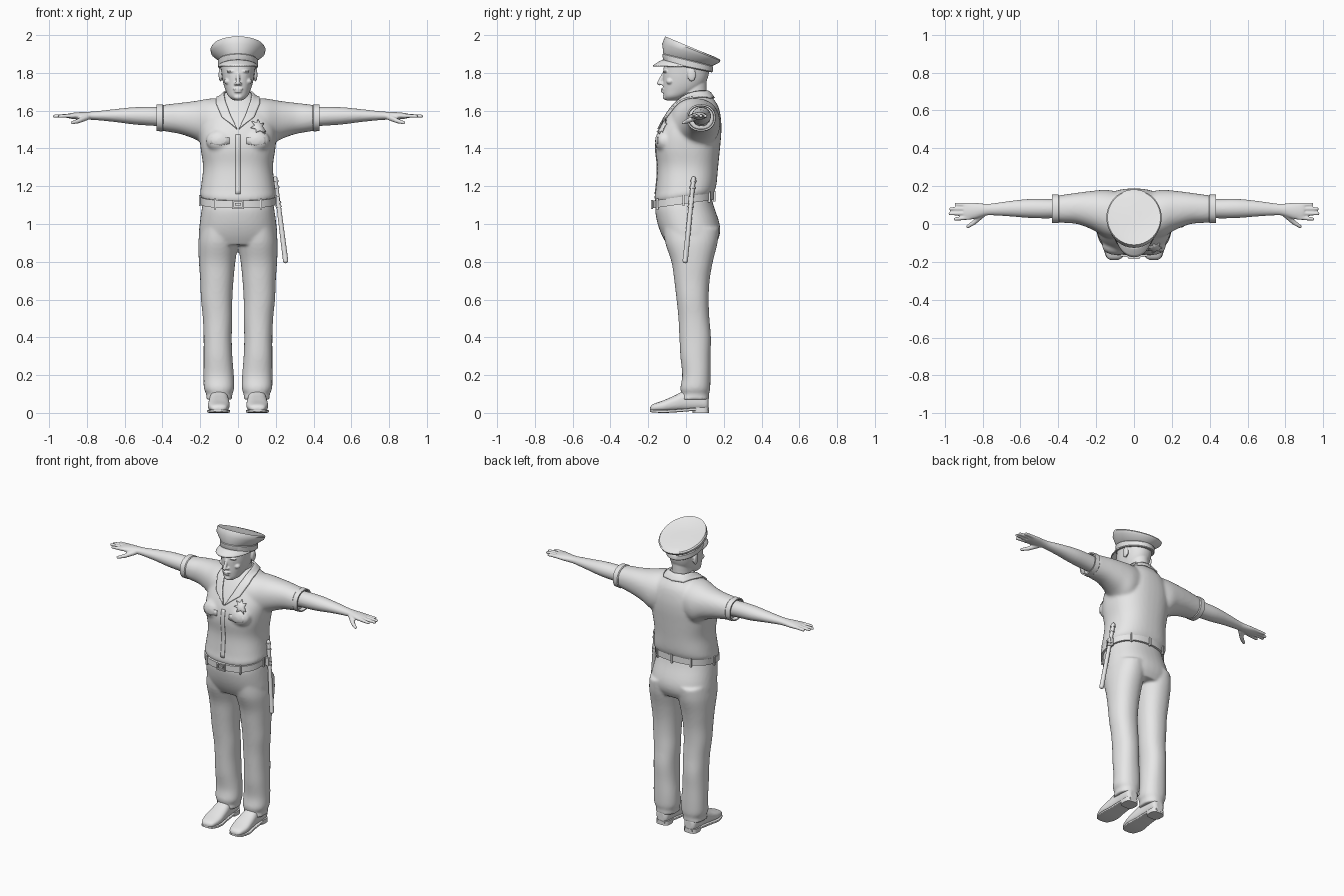
import bpy, bmesh, math
from mathutils import Vector, Matrix

grey = bpy.data.materials.new("plain_grey")
grey.diffuse_color = (0.8, 0.8, 0.8, 1)


def finish(name, bm, voxel=0, smooth=0, angle=40):
    """Turn a bmesh into a smooth object, optionally fused by a remesh."""
    bmesh.ops.recalc_face_normals(bm, faces=bm.faces)
    me = bpy.data.meshes.new(name)
    bm.to_mesh(me)
    bm.free()
    ob = bpy.data.objects.new(name, me)
    bpy.context.collection.objects.link(ob)
    me.materials.append(grey)
    bpy.ops.object.select_all(action='DESELECT')
    ob.select_set(True)
    bpy.context.view_layer.objects.active = ob
    if voxel:
        bpy.ops.object.shade_smooth()
        m = ob.modifiers.new("fuse", 'REMESH')
        m.mode, m.voxel_size, m.use_smooth_shade = 'VOXEL', voxel, True
        m = ob.modifiers.new("relax", 'SMOOTH')
        m.iterations, m.factor = smooth, 0.5
    else:
        bpy.ops.object.shade_smooth_by_angle(angle=math.radians(angle))
    return ob


def loft(bm, axis, rows, p=2.0, n=40, steps=4, mirror=False):
    """Rounded sections (t, a0, a1, b0, b1[, tilt]) joined along an axis."""
    rows = [tuple(r) + (0,) * (6 - len(r)) for r in rows]
    dense = []
    for i in range(len(rows) - 1):
        quad = [rows[max(i - 1, 0)], rows[i], rows[i + 1], rows[min(i + 2, len(rows) - 1)]]
        for s in range(steps):
            u = s / steps
            dense.append([b + .5 * u * (c - a + u * (2*a - 5*b + 4*c - d + u * (3*(b - c) + d - a)))
                          if steps > 1 else b for a, b, c, d in zip(*quad)])
    dense.append(rows[-1])
    for sx in ((1, -1) if mirror else (1,)):
        rings = []
        for t, a0, a1, b0, b1, tilt in dense:
            ring = []
            for k in range(n):
                w = 2 * math.pi * k / n
                c, s = math.cos(w), math.sin(w)
                da = (a1 - a0) / 2 * math.copysign(abs(c) ** (2 / p), c)
                db = (b1 - b0) / 2 * math.copysign(abs(s) ** (2 / p), s)
                a, b = (a0 + a1) / 2 + da, (b0 + b1) / 2 + db
                co = {'x': (t, a, b), 'y': (a, t, b), 'z': (a, b, t + tilt * b)}[axis]
                ring.append(bm.verts.new((co[0] * sx, co[1], co[2])))
            rings.append(ring)
        for r, q in zip(rings, rings[1:]):
            for k in range(n):
                bm.faces.new((r[k], r[(k + 1) % n], q[(k + 1) % n], q[k]))
        bm.faces.new(rings[0])
        bm.faces.new(rings[-1])


def sym(rows):
    """Sections given by half width."""
    return [(r[0], -r[1]) + tuple(r[1:]) for r in rows]


def blob(bm, c, r, mirror=False):
    for s in ((1, -1) if mirror else (1,)):
        m = Matrix.Translation((c[0] * s, c[1], c[2])) @ Matrix.Diagonal((*r, 1))
        bmesh.ops.create_uvsphere(bm, u_segments=16, v_segments=10, radius=1, matrix=m)


def rod(bm, a, b, r0, r1, mirror=False, round_ends=True):
    for s in ((1, -1) if mirror else (1,)):
        p, q = Vector((a[0] * s, *a[1:])), Vector((b[0] * s, *b[1:]))
        m = Matrix.Translation((p + q) / 2) @ (q - p).to_track_quat('Z', 'Y').to_matrix().to_4x4()
        bmesh.ops.create_cone(bm, cap_ends=True, segments=16, radius1=r0, radius2=r1,
                              depth=(q - p).length, matrix=m)
        if round_ends:
            blob(bm, p, (r0,) * 3)
            blob(bm, q, (r1,) * 3)


def box(bm, c, size, turn=0):
    m = Matrix.Translation(c) @ Matrix.Rotation(turn, 4, 'Z') @ Matrix.Diagonal((*size, 1))
    bmesh.ops.create_cube(bm, size=1, matrix=m)


# shirt: torso and sleeves fused
bm = bmesh.new()
loft(bm, 'z', sym([(1.125, .18, -.15, .135, .14), (1.155, .2, -.167, .152, .13), (1.2, .196, -.16, .162, .08),
                   (1.3, .185, -.152, .17), (1.4, .198, -.162, .18), (1.48, .203, -.15, .187),
                   (1.55, .19, -.118, .186), (1.62, .15, -.075, .172), (1.67, .095, -.035, .14),
                   (1.70, .065, -.01, .12)]), p=2.4)
loft(bm, 'x', [(.04, -.09, .16, 1.45, 1.665), (.14, -.075, .18, 1.40, 1.665), (.22, -.03, .175, 1.445, 1.652),
               (.3, 0, .165, 1.475, 1.642), (.37, .006, .155, 1.488, 1.634), (.41, .01, .15, 1.495, 1.628)],
     p=2.2, mirror=True)
blob(bm, (.095, -.115, 1.44), (.075, .05, .06), True)
shirt = finish("shirt", bm, .009, 8)

# hollow sleeve hems
bm = bmesh.new()
loft(bm, 'x', [(.395, .01, .152, 1.495, 1.63), (.4, .004, .157, 1.49, 1.634), (.432, .004, .155, 1.492, 1.633),
               (.432, .012, .147, 1.5, 1.625), (.405, .014, .145, 1.503, 1.622)], p=2.2, steps=1, mirror=True)
finish("sleeve_hems", bm)

# trousers
bm = bmesh.new()
loft(bm, 'z', sym([(1.125, .183, -.16, .135, .12), (1.08, .192, -.163, .148, .08), (1.0, .203, -.15, .178),
                   (.94, .207, -.128, .178), (.89, .19, -.1, .155)]), p=2.3)
loft(bm, 'z', [(.98, .0, .2, -.12, .175), (.9, .0, .21, -.11, .167), (.8, .014, .207, -.077, .142),
               (.7, .024, .2, -.062, .125), (.6, .03, .196, -.05, .12), (.5, .03, .186, -.04, .124),
               (.4, .033, .182, -.035, .132), (.3, .03, .182, -.03, .13), (.2, .022, .182, -.02, .13),
               (.13, .02, .181, -.03, .128), (.1, .03, .168, -.024, .122), (.07, .03, .17, -.034, .124)],
     p=2.2, mirror=True)
finish("trousers", bm, .009, 6)

# shoes, soles and heels
bm = bmesh.new()
loft(bm, 'y', [(-.19, .085, .125, .012, .03), (-.175, .06, .145, .008, .046), (-.12, .045, .16, .006, .066),
               (-.06, .046, .156, .008, .092), (0, .052, .15, .01, .12), (.07, .056, .148, .012, .12),
               (.108, .062, .142, .014, .1), (.12, .08, .125, .02, .08)], p=2.5, mirror=True)
finish("shoes", bm, .005, 4)
bm = bmesh.new()
loft(bm, 'y', [(-.19, .085, .125, .006, .016), (-.172, .058, .148, .002, .016), (-.11, .042, .163, 0, .016),
               (-.04, .05, .155, .004, .02), (.04, .055, .15, .01, .026), (.122, .075, .13, .01, .026)],
     p=6, mirror=True)
loft(bm, 'z', [(0, .056, .148, .035, .122), (.028, .056, .148, .03, .122)], p=3, steps=1, mirror=True)
finish("soles", bm)

# arms with hands
bm = bmesh.new()
loft(bm, 'x', [(.37, .035, .13, 1.515, 1.615), (.45, .03, .132, 1.52, 1.62), (.55, .032, .132, 1.527, 1.618),
               (.65, .04, .122, 1.54, 1.608), (.75, .046, .108, 1.55, 1.597), (.79, .043, .107, 1.552, 1.594),
               (.84, .028, .112, 1.553, 1.592), (.88, .022, .113, 1.557, 1.588), (.9, .028, .11, 1.561, 1.584)],
     mirror=True)
for y0, y1, tip in ((.034, .026, .945), (.057, .054, .972), (.08, .08, .968), (.1, .104, .94)):
    rod(bm, (.87, y0, 1.573), (tip, y1, 1.571), .0115, .009, True)
rod(bm, (.8, .05, 1.565), (.845, .008, 1.545), .016, .0125, True)
rod(bm, (.845, .008, 1.545), (.878, -.014, 1.536), .0125, .009, True)
finish("arms", bm, .005, 3)

# head with neck and face
bm = bmesh.new()
loft(bm, 'z', sym([(1.655, .025, -.108, -.04), (1.675, .05, -.118, .0), (1.71, .067, -.122, .07),
                   (1.75, .079, -.122, .105), (1.80, .087, -.122, .122), (1.86, .09, -.11, .125),
                   (1.9, .07, -.08, .09)]), p=2.2)
loft(bm, 'z', sym([(1.55, .08, -.06, .12), (1.62, .066, -.03, .115), (1.7, .06, -.03, .11), (1.78, .06, -.02, .11)]))
rod(bm, (0, -.12, 1.795), (0, -.142, 1.745), .008, .012)
blob(bm, (.013, -.128, 1.742), (.009, .012, .008), True)
blob(bm, (.036, -.108, 1.808), (.027, .015, .007), True)
blob(bm, (.036, -.102, 1.788), (.013, .012, .008), True)
blob(bm, (.052, -.085, 1.755), (.022, .02, .017), True)
blob(bm, (0, -.122, 1.714), (.026, .012, .006))
blob(bm, (0, -.121, 1.701), (.021, .012, .006))
blob(bm, (0, -.11, 1.672), (.024, .014, .014))
blob(bm, (.093, .03, 1.79), (.01, .023, .036), True)
finish("head", bm, .0045, 3)

# peaked cap: band, flared crown, tilted top
bm = bmesh.new()
loft(bm, 'z', sym([(1.83, .1, -.118, .138, -.2), (1.835, .105, -.122, .142, -.2), (1.868, .106, -.124, .143, -.25),
                   (1.872, .102, -.12, .14, -.25), (1.912, .141, -.126, .176, -.33), (1.937, .146, -.115, .182, -.4),
                   (1.947, .14, -.11, .177, -.42), (1.942, .11, -.08, .145, -.37), (1.94, .03, 0, .07, -.32)]),
     n=56, steps=1)
finish("cap", bm, angle=35)
bm = bmesh.new()
grid = []
for i in range(25):
    w = math.radians(190 + 160 * i / 24)
    row = []
    for k in range(5):
        out = .056 * k / 4 * max(0, -math.sin(w)) ** 1.1
        drop = .032 * (k / 4) ** 1.2 * -math.sin(w)
        row.append(bm.verts.new(((.105 + .2 * out) * math.cos(w), .01 + .13 * math.sin(w) - out,
                                 1.833 - .2 * (.13 * math.sin(w)) - drop + .012 * -math.sin(w))))
    grid.append(row)
for r, q in zip(grid, grid[1:]):
    for k in range(4):
        bm.faces.new((r[k], r[k + 1], q[k + 1], q[k]))
visor = finish("visor", bm)
visor.modifiers.new("thick", 'SOLIDIFY').thickness = .007

# belt with buckle and loops
bm = bmesh.new()
rows = [(1.108, .192, -.17, .142), (1.108, .198, -.177, .149), (1.148, .198, -.177, .149), (1.148, .192, -.17, .142)]
loft(bm, 'z', sym([r + (.14,) for r in rows]), p=2.3, n=56, steps=1)
finish("belt", bm)
bm = bmesh.new()
for dx, dz, w, h in ((0, .02, .06, .008), (0, -.02, .06, .008), (.026, 0, .008, .046), (-.026, 0, .008, .046),
                     (0, 0, .03, .012)):
    box(bm, (dx, -.18, 1.104 + dz), (w, .012, h))
for deg in (55, 90, 125, 180, 235, 305, 0):
    c, s = math.cos(math.radians(deg)), math.sin(math.radians(deg))
    x = .199 * math.copysign(abs(c) ** .87, c)
    y = -.014 + .164 * math.copysign(abs(s) ** .87, s)
    box(bm, (x, y, 1.126 + .14 * y), (.01, .014, .058), math.radians(deg) + math.pi / 2 if abs(c) > .9 else 0)
finish("buckle_and_loops", bm)

# baton in its holder
bm = bmesh.new()
top, end = Vector((.197, .04, 1.24)), Vector((.252, -.004, .806))
rod(bm, top, top.lerp(end, .3), .012, .011)
rod(bm, top.lerp(end, .3), end, .012, .014)
for f in (.02, .1, .28, .33):
    rod(bm, top.lerp(end, f), top.lerp(end, f + .02), .016, .016, round_ends=False)
box(bm, (.207, .025, 1.12), (.026, .03, .05))
finish("baton", bm)


def applique(name, polys, offset, thick, cuts=0, mirror=False):
    """Thin cloth or metal plate laid onto the shirt."""
    bm = bmesh.new()
    for s in ((1, -1) if mirror else (1,)):
        for poly in polys:
            bm.faces.new([bm.verts.new((x * s, y, z)) for x, y, z in poly])
    bmesh.ops.remove_doubles(bm, verts=bm.verts, dist=1e-5)
    if cuts:
        bmesh.ops.subdivide_edges(bm, edges=bm.edges, cuts=cuts, use_grid_fill=True)
    ob = finish(name, bm)
    m = ob.modifiers.new("lay", 'SHRINKWRAP')
    m.target, m.wrap_mode, m.offset = shirt, 'ABOVE_SURFACE', offset
    m = ob.modifiers.new("thick", 'SOLIDIFY')
    m.thickness, m.offset = thick, 0
    return ob


# open collar
inner = [(.004, -.145, 1.5), (.04, -.115, 1.58), (.07, -.05, 1.66), (.078, .03, 1.7), (.055, .1, 1.712), (0, .122, 1.715)]
outer = [(.03, -.14, 1.525), (.088, -.11, 1.57), (.115, -.045, 1.635), (.112, .04, 1.675), (.075, .135, 1.67), (0, .155, 1.67)]
applique("collar", [(inner[i], outer[i], outer[i + 1], inner[i + 1]) for i in range(5)], .005, .009, 4, True)

# pocket flaps and front placket
applique("pocket_flaps", [[(.045, -.17, 1.46), (.145, -.15, 1.46), (.145, -.15, 1.425), (.095, -.17, 1.412),
                           (.045, -.17, 1.425)]], .002, .005, 0, True)
applique("placket", [[(-.014, -.17, z), (.014, -.17, z), (.014, -.17, z + .04), (-.014, -.17, z + .04)]
                     for z in (1.16, 1.2, 1.24, 1.28, 1.32, 1.36, 1.4, 1.44)], .001, .004, 1)

# seven pointed badge
star = [(.118 + r * math.sin(a), -.14, 1.522 + r * math.cos(a))
        for a, r in ((math.pi * k / 7, .027 if k % 2 else .052) for k in range(14))]
mid = (.118, -.14, 1.522)
applique("star_badge", [(mid, star[k], star[(k + 1) % 14]) for k in range(14)], .006, .008)
